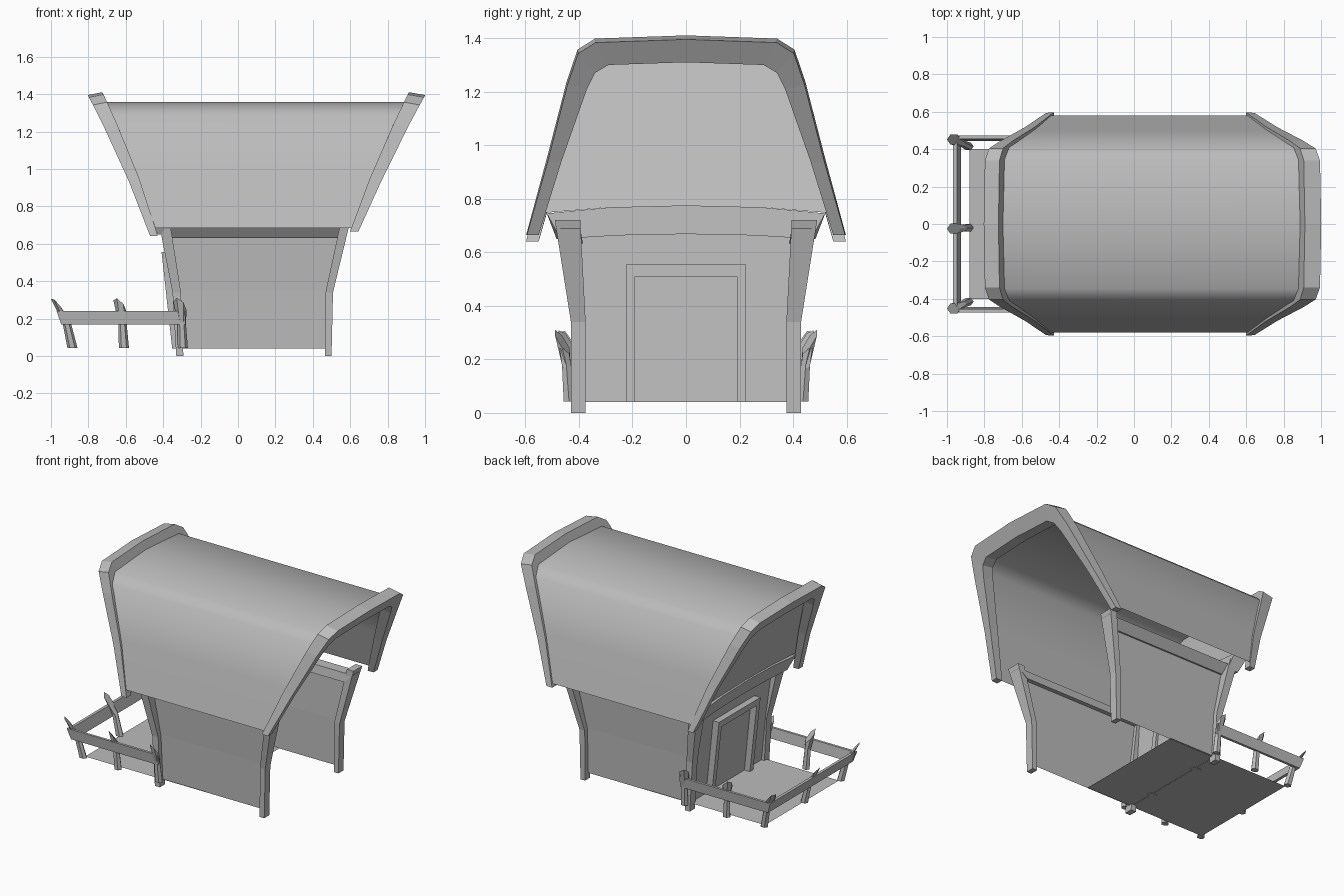
import bpy, bmesh, math

if "Cube" in bpy.data.objects:
    bpy.data.objects.remove(bpy.data.objects["Cube"])

# Dark grey shared by every part
grey = bpy.data.materials.new("dark_grey")
grey.diffuse_color = (0.5, 0.5, 0.5, 1)
grey.use_nodes = True
grey.node_tree.nodes["Principled BSDF"].inputs["Base Color"].default_value = grey.diffuse_color


def make(name, verts, faces, smooth=False):
    me = bpy.data.meshes.new(name)
    bm = bmesh.new()
    vs = [bm.verts.new(v) for v in verts]
    for f in faces:
        bm.faces.new([vs[i] for i in f])
    bmesh.ops.recalc_face_normals(bm, faces=bm.faces)
    bm.to_mesh(me)
    bm.free()
    me.materials.append(grey)
    ob = bpy.data.objects.new(name, me)
    bpy.context.collection.objects.link(ob)
    if smooth:
        for p in me.polygons:
            p.use_smooth = True
    return ob


def loft(name, rings, closed=True, smooth=False):
    """Skin equal-length rings; closed rings also get end caps."""
    n = len(rings[0])
    verts = [v for r in rings for v in r]
    faces = []
    for i in range(len(rings) - 1):
        for j in range(n if closed else n - 1):
            k = (j + 1) % n
            faces.append((i*n + j, i*n + k, (i+1)*n + k, (i+1)*n + j))
    if closed:
        faces.append(tuple(range(n)))
        faces.append(tuple(range((len(rings)-1)*n, len(rings)*n)))
    return make(name, verts, faces, smooth)


def block(x0, x1, y0, y1, z):
    return [(x0, y0, z), (x1, y0, z), (x1, y1, z), (x0, y1, z)]


def both(half):
    """Complete a (y, z) half profile that ends on the centre line."""
    return half + [(-y, z) for y, z in reversed(half[:-1])]


def mirror_y(rings, s):
    return [[(x, y*s, z) for x, y, z in r] for r in rings]


def sag(z):
    """Slight inward bow of the roof ends at mid height."""
    t = (z - 0.65)/0.75
    return 0.06*t*(1 - t)


# Roof shell: arched profile whose ends flare outwards with height
left = lambda z: -0.43 - (z - 0.65)*0.40 + sag(z)
right = lambda z: 0.60 + (z - 0.65)*0.42 - sag(z)
roof = both([(0.58, 0.685), (0.50, 0.97), (0.41, 1.285), (0.345, 1.34), (0, 1.358)])
loft("roof", [[(left(z), y, z), (right(z), y, z)] for y, z in roof],
     closed=False, smooth=True)

# Rims framing both roof ends
outer = both([(0.597, 0.665), (0.52, 0.95), (0.445, 1.24), (0.405, 1.357),
              (0.34, 1.398), (0, 1.41)])
inner = both([(0.55, 0.665), (0.465, 0.95), (0.37, 1.22), (0.34, 1.28),
              (0.29, 1.31), (0, 1.32)])


def rim(name, back, front, drop):
    rings = []
    for (yo, zo), (yi, zi) in zip(outer, inner):
        t = max(0, 1 - (zo - 0.665)/0.3)*drop
        e = 0.015 if zo > 0.7 else 0
        rings.append([(front(zo), yo*0.995, zo - e - t), (back(zo), yo, zo - t),
                      (back(zi), yi, zi - t), (front(zi), yi, zi - e*0.7 - t)])
    loft(name, rings)


rim("open_end_rim", lambda z: 0.60 + (z - 0.665)*0.42 - sag(z),
    lambda z: 0.645 + (z - 0.665)*0.477 - sag(z), 0)
rim("porch_end_rim", lambda z: -0.42 - (z - 0.64)*0.395 + sag(z),
    lambda z: -0.46 - (z - 0.64)*0.445 + sag(z), 0.024)

# Upper gable wall, tilted with the rim
gable = [(0.555, 0.745)] + [(y, z) for y, z in roof if z > 0.76]
gable += [(-0.555, 0.745), (-0.28, 0.768), (0, 0.775), (0.28, 0.768)]
make("gable_wall", [(left(z) + 0.015, y, z) for y, z in gable],
     [tuple(range(len(gable)))])

# Curved lintel beneath the gable
loft("gable_lintel", [[(-0.47, y, zt), (-0.37, y, zt), (-0.36, y*0.9, zb), (-0.43, y*0.93, zb)]
     for y, zt, zb in [(0.52, 0.745, 0.65), (0.28, 0.768, 0.663), (0, 0.775, 0.668),
                       (-0.28, 0.768, 0.663), (-0.52, 0.745, 0.65)]])

# Porch-end wall
make("porch_wall", [(-0.31, -0.39, 0.04), (-0.31, 0.39, 0.04),
                    (-0.375, 0.40, 0.67), (-0.375, -0.40, 0.67)], [(0, 1, 2, 3)])


# Door frame: jambs and lintel leaning with the wall
def frame_x(z):
    return -0.352 - (z - 0.04)*0.11


def leaning(name, y0, y1, z0, z1):
    loft(name, [block(frame_x(z), frame_x(z) + 0.06, y0, y1, z) for z in (z0, z1)])


for s, side in ((1, "back"), (-1, "front")):
    leaning(side + "_door_jamb", *sorted((0.19*s, 0.225*s)), 0.04, 0.51)
leaning("door_lintel", -0.225, 0.225, 0.51, 0.555)

for s, side in ((1, "back"), (-1, "front")):
    # Side wall
    make(side + "_side_wall", [(-0.31, 0.395*s, 0.04), (0.49, 0.395*s, 0.04),
         (0.495, 0.40*s, 0.35), (0.55, 0.415*s, 0.65), (-0.38, 0.415*s, 0.65),
         (-0.33, 0.40*s, 0.35)], [(0, 1, 2, 5), (5, 2, 3, 4)])
    # Eave beam
    loft(side + "_eave_beam", mirror_y([block(-0.37, 0.535, 0.385, 0.425, 0.632),
         block(-0.425, 0.595, 0.395, 0.47, 0.69)], s))
    # Bent corner posts
    loft(side + "_open_end_post", mirror_y([
        block(0.465, 0.50, 0.375, 0.43, 0), block(0.468, 0.508, 0.375, 0.43, 0.34),
        block(0.55, 0.60, 0.395, 0.49, 0.72)], s))
    loft(side + "_porch_end_post", mirror_y([
        block(-0.33, -0.292, 0.375, 0.43, 0), block(-0.35, -0.305, 0.375, 0.43, 0.34),
        block(-0.425, -0.365, 0.395, 0.49, 0.72)], s))

# Floor running from the porch into the house
make("floor", block(-0.88, 0.04, -0.40, 0.40, 0.043), [(0, 1, 2, 3)])


# Railing posts: six-sided, leaning outwards, cut at a slant on top
def rail_post(name, x, y, dx, dy):
    rings = []
    for z, t, r in ((0.043, 0, 0.027), (0.18, 0.4, 0.022), (0.265, 1, 0.036)):
        ring = []
        for k in range(6):
            a = math.tau*k/6
            c, sn = math.cos(a), math.sin(a)
            cut = 0.045*(c*dx + sn*dy)/math.hypot(dx, dy) if t == 1 else 0
            ring.append((x + dx*t + r*c, y + dy*t + r*0.85*sn, z + cut))
        rings.append(ring)
    loft(name, rings)


for s, side in ((1, "back"), (-1, "front")):
    rail_post(side + "_corner_rail_post", -0.885, 0.415*s, -0.079, 0.037*s)
    rail_post(side + "_middle_rail_post", -0.61, 0.43*s, -0.02, 0.02*s)
    rail_post(side + "_wall_rail_post", -0.295, 0.437*s, -0.015, 0.025*s)
    # Side rail
    loft(side + "_side_rail", mirror_y([block(-0.945, -0.28, 0.445, 0.462, 0.168),
         block(-0.97, -0.28, 0.455, 0.472, 0.24)], s))
rail_post("end_rail_post", -0.885, -0.02, -0.079, -0.005)
# End rail
loft("end_rail", [block(-0.945, -0.925, -0.455, 0.455, 0.168),
                  block(-0.967, -0.947, -0.468, 0.468, 0.24)])
